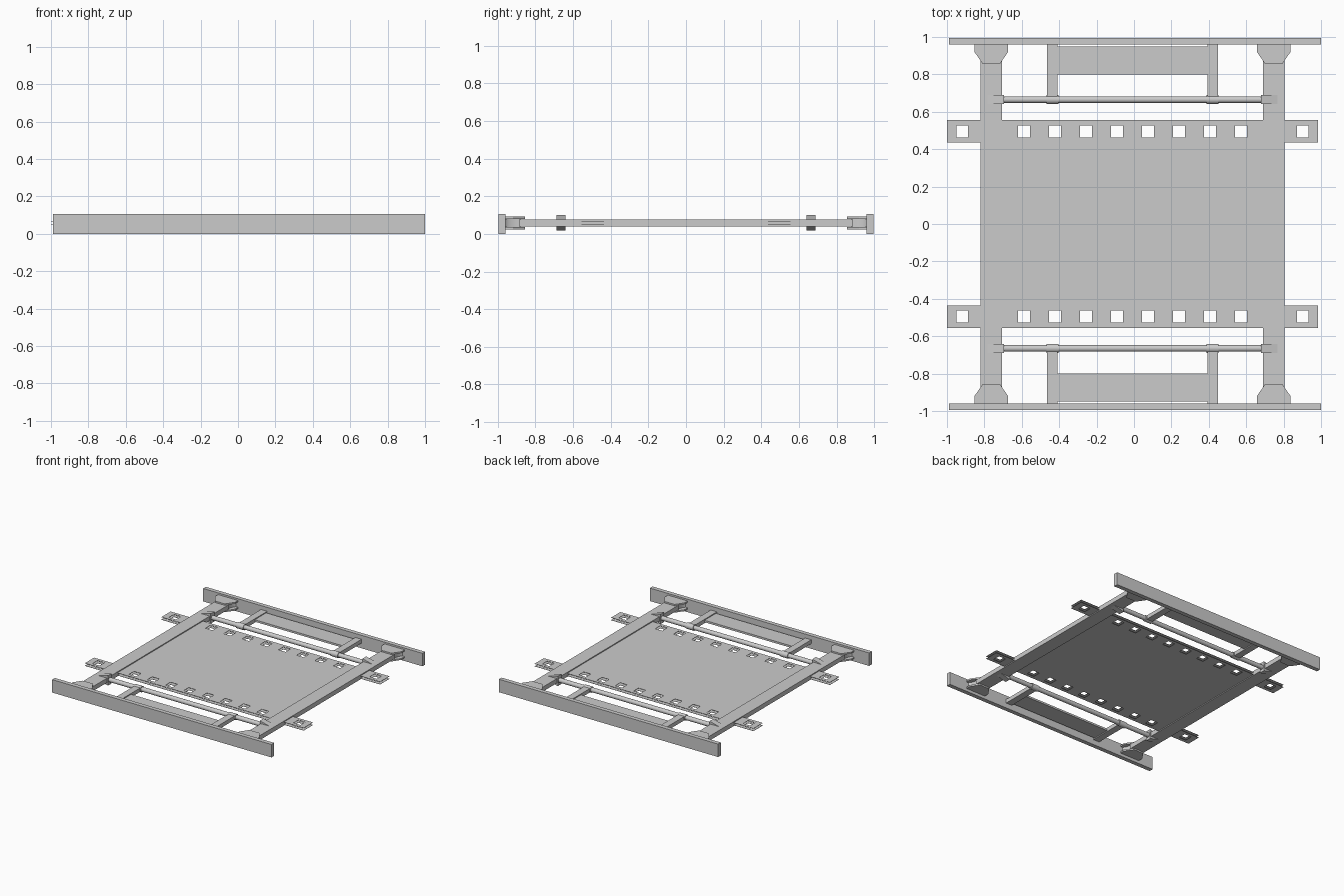
import bpy, bmesh, math
from mathutils import Matrix, Vector

cube = bpy.data.objects.get("Cube")
if cube:
    bpy.data.objects.remove(cube, do_unlink=True)

grey = bpy.data.materials.new("plain_grey")
grey.diffuse_color = (0.6, 0.6, 0.6, 1)
grey.use_nodes = True
grey.node_tree.nodes["Principled BSDF"].inputs["Base Color"].default_value = (0.6, 0.6, 0.6, 1)

CX = -0.008   # centre line of the inner frame
MID = 0.058   # mid height of the frame


def finish(name, bm, smooth=False):
    bmesh.ops.recalc_face_normals(bm, faces=bm.faces)
    mesh = bpy.data.meshes.new(name)
    bm.to_mesh(mesh)
    bm.free()
    mesh.materials.append(grey)
    obj = bpy.data.objects.new(name, mesh)
    bpy.context.collection.objects.link(obj)
    if smooth:
        bpy.ops.object.select_all(action="DESELECT")
        obj.select_set(True)
        bpy.context.view_layer.objects.active = obj
        bpy.ops.object.shade_smooth_by_angle(angle=math.radians(35))
    return obj


def box(name, x0, x1, y0, y1, z0, z1):
    bm = bmesh.new()
    size = Vector((abs(x1 - x0), abs(y1 - y0), z1 - z0))
    centre = Vector((x0 + x1, y0 + y1, z0 + z1)) / 2
    bmesh.ops.create_cube(bm, size=1, matrix=Matrix.Translation(centre) @ Matrix.Diagonal(size).to_4x4())
    return finish(name, bm)


def rod(name, x0, x1, y, radius):
    bm = bmesh.new()
    place = Matrix.Translation(((x0 + x1) / 2, y, MID)) @ Matrix.Rotation(math.pi / 2, 4, "Y")
    bmesh.ops.create_cone(bm, cap_ends=True, segments=24, radius1=radius, radius2=radius,
                          depth=x1 - x0, matrix=place)
    return finish(name, bm, True)


def prism(name, outline, offset, smooth=False):
    """Extrude a closed outline of 3D points along the offset."""
    bm = bmesh.new()
    face = bm.faces.new([bm.verts.new(p) for p in outline])
    extruded = bmesh.ops.extrude_face_region(bm, geom=[face], use_keep_orig=True)
    moved = [g for g in extruded["geom"] if isinstance(g, bmesh.types.BMVert)]
    bmesh.ops.translate(bm, verts=moved, vec=offset)
    return finish(name, bm, smooth)


def perforated_strip(name, y, z):
    """Thin strip with a row of twelve square holes."""
    half_hole, half_len, half_wid = 0.032, 0.992, 0.06
    xs = [-half_len]
    for i in range(12):
        c = (i - 5.5) * 0.1655
        xs += [c - half_hole, c + half_hole]
    xs.append(half_len)
    ys = [-half_wid, -half_hole, half_hole, half_wid]
    bm = bmesh.new()
    grid = [[bm.verts.new((CX + a, y + b, z)) for b in ys] for a in xs]
    for i in range(len(xs) - 1):
        for j in range(3):
            if not (i % 2 == 1 and j == 1):
                bm.faces.new((grid[i][j], grid[i + 1][j], grid[i + 1][j + 1], grid[i][j + 1]))
    obj = finish(name, bm)
    solid = obj.modifiers.new("thickness", "SOLIDIFY")
    solid.thickness = 0.002
    solid.offset = 0


# Deck skins and perforated strips, upper and lower
for level, z in (("upper", 0.068), ("lower", 0.048)):
    box(level + "_deck", CX - 0.71, CX + 0.71, -0.435, 0.435, z - 0.001, z + 0.001)
    for end, s in (("front", -1), ("back", 1)):
        perforated_strip(f"{level}_{end}_strip", s * 0.495, z)

# Side rails
for side, sx in (("right", -1), ("left", 1)):
    box(side + "_rail", CX + sx * 0.697, CX + sx * 0.812, -0.887, 0.887, 0.04, 0.077)

for end, s in (("front", -1), ("back", 1)):
    # Long end plate
    box(end + "_end_plate", -0.988, 1.0, s * 0.96, s * 0.995, 0, 0.106)

    # Cross rod
    rod(end + "_cross_rod", CX - 0.7, CX + 0.7, s * 0.665, 0.018)

    # Panel between the arms
    box(end + "_panel", CX - 0.4, CX + 0.4, s * 0.8, s * 0.948, 0.05, 0.066)

    for side, sx in (("right", -1), ("left", 1)):
        name = f"{end}_{side}_"

        # Arm joining the rod to the end plate, with its collar
        box(name + "arm", CX + sx * 0.4, CX + sx * 0.456, s * 0.665, s * 0.965, 0.042, 0.074)
        mid = CX + sx * 0.428
        rod(name + "collar", mid - 0.033, mid + 0.033, s * 0.665, 0.024)

        # Wedge socket holding the rod in the rail
        a, b = CX + sx * 0.688, CX + sx * 0.775
        y = s * 0.665 - 0.024
        prism(name + "socket", [(a, y, 0.018), (b, y, 0.04), (b, y, 0.077), (a, y, 0.099)], (0, 0.048, 0))

        # Corner gusset: two tapered plates around a flared web
        cx = CX + sx * 0.755
        half = [(0.09, 0.965), (0.09, 0.92), (0.045, 0.855)]
        shape = half + [(-u, v) for u, v in reversed(half)]
        for level, z in (("lower", 0.024), ("upper", 0.08)):
            prism(name + level + "_gusset", [(cx + u, s * v, z) for u, v in shape], (0, 0, 0.012))
        flare = []
        for i in range(9):
            t = math.pi / 2 * i / 8
            flare.append((0.085 - 0.04 * math.sin(t), 0.965 - 0.085 * (1 - math.cos(t))))
        shape = flare + [(-u, v) for u, v in reversed(flare)]
        prism(name + "web", [(cx + u, s * v, 0.03) for u, v in shape], (0, 0, 0.055), True)
